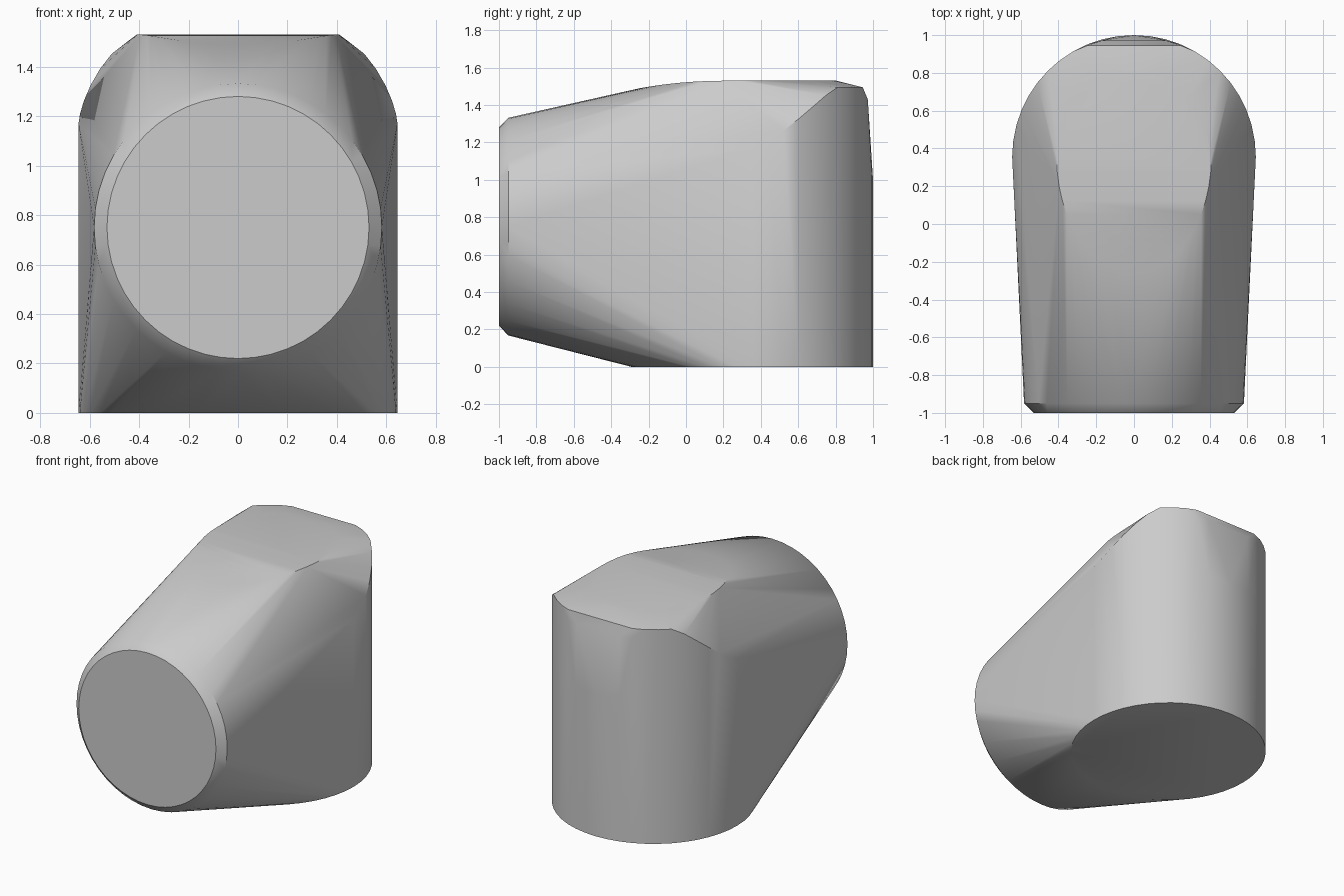
import bpy, bmesh
from math import sin, cos, pi, radians

default = bpy.data.objects.get("Cube")
if default:
    bpy.data.objects.remove(default, do_unlink=True)

SEGMENTS = 48
CENTRE_Y = 0.355    # axis of the upright round body
RADIUS = 0.645


def circle(n=SEGMENTS):
    """Cosine and sine pairs around a full turn."""
    return [(cos(2 * pi * i / n), sin(2 * pi * i / n)) for i in range(n)]


def front_ring(y, radius):
    """Upright circle facing the front."""
    return [(c * radius, y, 0.75 + s * radius) for c, s in circle()]


def arch(x):
    """Height of the rounded shoulder at a given distance from the middle."""
    u = min(1, max(0, (abs(x) - 0.4) / 0.245))
    return 1.17 + 0.36 * (1 - u ** 1.5) ** 0.667


def body_ring(z):
    return [(c * RADIUS, CENTRE_Y + s * RADIUS, z) for c, s in circle()]


def shoulder_ring(z_max, y_max):
    """Back half of the body, trimmed by the shoulder arch."""
    points = []
    for c, s in circle():
        if s >= 0:
            x = c * RADIUS
            points.append((x, min(CENTRE_Y + s * RADIUS, y_max), min(arch(x), z_max)))
    return points


def crown_ring():
    """Nearly flat oval on top, dipping toward the front."""
    points = []
    for c, s in circle():
        y = CENTRE_Y + s * (0.45 if s > 0 else 0.61)
        points.append((c * 0.41, y, 1.53 - 0.2 * max(0, 0.2 - y) ** 2))
    return points


# Front cap with its bevel, round base, shoulders and crown
points = (front_ring(-1, 0.53) + front_ring(-0.95, 0.582)
          + body_ring(0) + body_ring(1.0)
          + shoulder_ring(1.43, 0.972) + shoulder_ring(1.495, 0.945)
          + crown_ring())

# Taut skin around all the sections
bm = bmesh.new()
for p in points:
    bm.verts.new(p)
bmesh.ops.remove_doubles(bm, verts=bm.verts, dist=0.001)
hull = bmesh.ops.convex_hull(bm, input=bm.verts)
unused = {g for g in hull["geom_interior"] + hull["geom_unused"]
          if isinstance(g, bmesh.types.BMVert)}
bmesh.ops.delete(bm, geom=list(unused), context="VERTS")
bmesh.ops.dissolve_limit(bm, angle_limit=radians(0.5), verts=bm.verts, edges=bm.edges)
bmesh.ops.recalc_face_normals(bm, faces=bm.faces)

mesh = bpy.data.meshes.new("rounded_body")
bm.to_mesh(mesh)
bm.free()
body = bpy.data.objects.new("rounded_body", mesh)
bpy.context.collection.objects.link(body)

# Plain grey material
grey = bpy.data.materials.new("plain grey")
grey.use_nodes = True
colour = (0.6, 0.6, 0.6, 1)
grey.diffuse_color = colour
grey.node_tree.nodes["Principled BSDF"].inputs["Base Color"].default_value = colour
mesh.materials.append(grey)

# Smooth sides with crisp cap edges
bpy.ops.object.select_all(action="DESELECT")
body.select_set(True)
bpy.context.view_layer.objects.active = body
bpy.ops.object.shade_smooth_by_angle(angle=radians(35))
